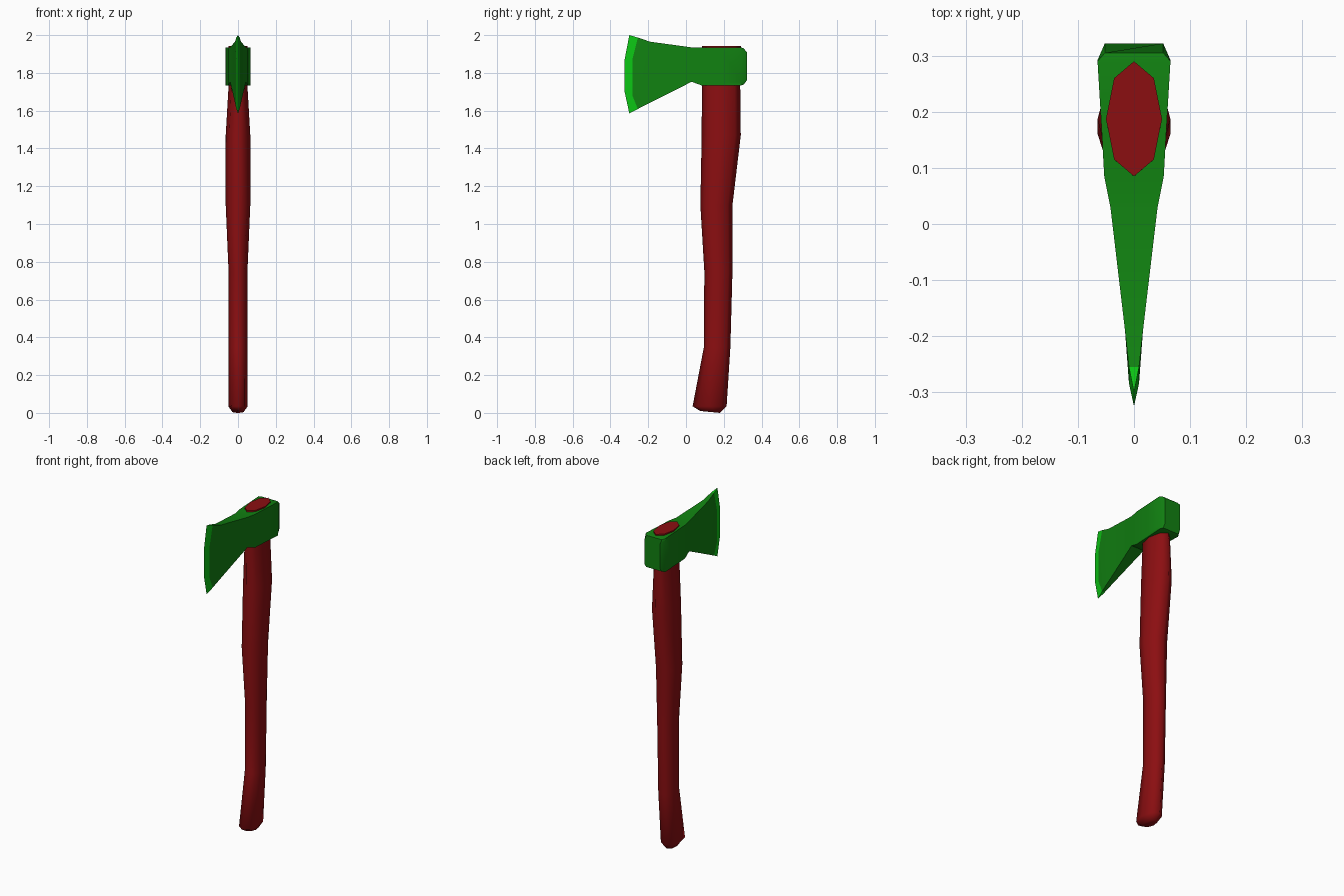
import bpy, bmesh, math

if "Cube" in bpy.data.objects:
    bpy.data.objects.remove(bpy.data.objects["Cube"])


def material(name, colour):
    m = bpy.data.materials.new(name)
    m.diffuse_color = (*colour, 1)
    m.use_nodes = True
    m.node_tree.nodes["Principled BSDF"].inputs["Base Color"].default_value = m.diffuse_color
    return m


def loft(name, rings, materials, smooth_angle, mat_rule=None):
    """Skin a list of equal-sized vertex rings and close both ends."""
    bm = bmesh.new()
    loops = [[bm.verts.new(p) for p in ring] for ring in rings]
    n = len(rings[0])
    for k, (a, b) in enumerate(zip(loops, loops[1:])):
        for i in range(n):
            j = (i + 1) % n
            f = bm.faces.new((a[i], a[j], b[j], b[i]))
            f.material_index = mat_rule(k) if mat_rule else 0
    bm.faces.new(loops[0])
    bm.faces.new(loops[-1])
    bmesh.ops.remove_doubles(bm, verts=bm.verts, dist=0.0005)
    bmesh.ops.dissolve_degenerate(bm, edges=bm.edges, dist=0.0001)
    bmesh.ops.recalc_face_normals(bm, faces=bm.faces)
    for f in bm.faces:
        f.smooth = True
    mesh = bpy.data.meshes.new(name)
    bm.to_mesh(mesh)
    bm.free()
    mesh.set_sharp_from_angle(angle=math.radians(smooth_angle))
    for m in materials:
        mesh.materials.append(m)
    obj = bpy.data.objects.new(name, mesh)
    bpy.context.collection.objects.link(obj)
    return obj


red = material("handle red", (0.26, 0.0045, 0.0056))
green = material("head green", (0.0056, 0.22, 0.0056))
bright = material("edge bright green", (0.0037, 0.56, 0.007))

# Handle: eight-sided oval sections (z, front y, back y, half width)
sections = [
    (0.005, 0.075, 0.180, 0.030),
    (0.035, 0.035, 0.215, 0.051),
    (0.35, 0.095, 0.235, 0.050),
    (0.75, 0.097, 0.246, 0.050),
    (1.10, 0.076, 0.246, 0.065),
    (1.47, 0.083, 0.290, 0.065),
    (1.73, 0.084, 0.287, 0.050),
    (1.943, 0.085, 0.290, 0.050),
]
rings = []
for z, y0, y1, rx in sections:
    ring = []
    for i in range(8):
        a = i * math.tau / 8
        tilt = -0.005 * math.cos(a) if z < 0.01 else 0
        ring.append((rx * math.sin(a), (y0 + y1) / 2 + (y1 - y0) / 2 * math.cos(a), z + tilt))
    rings.append(ring)
loft("handle", rings, [red], 85)

# Head: stations from cutting edge to poll
# (y outer rows, y inner rows, z of the four rows from top, half width)
stations = [
    (-0.300, -0.325, (2.000, 1.87, 1.70, 1.585), 0.0),
    (-0.255, -0.284, (1.987, 1.87, 1.68, 1.609), 0.009),
    (-0.190, -0.190, (1.965, 1.88, 1.72, 1.642), 0.016),
    (0.030, 0.030, (1.935, 1.90, 1.79, 1.753), 0.042),
    (0.085, 0.085, (1.935, 1.91, 1.76, 1.733), 0.053),
    (0.190, 0.190, (1.935, 1.92, 1.75, 1.733), 0.059),
    (0.290, 0.292, (1.935, 1.92, 1.75, 1.733), 0.065),
    (0.305, 0.322, (1.930, 1.91, 1.76, 1.738), 0.052),
]
rings = []
for yo, yi, zs, w in stations:
    side = [(w, y, z) for y, z in zip((yo, yi, yi, yo), zs)]
    rings.append(side + [(-x, y, z) for x, y, z in reversed(side)])
# The first strip is the sharpened bevel
loft("axe_head", rings, [green, bright], 30, lambda k: 1 if k == 0 else 0)
